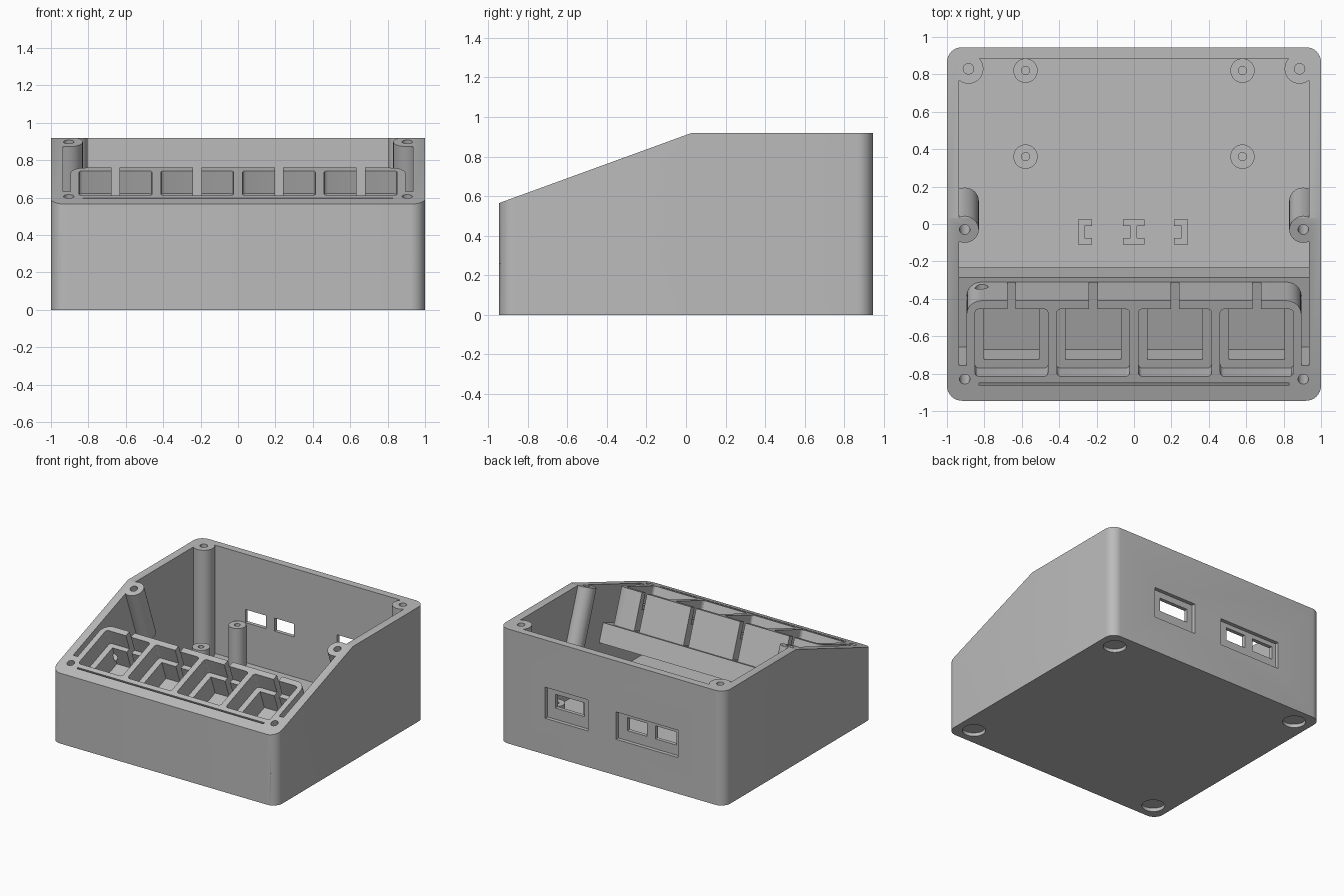
import bpy, bmesh, math
from mathutils import Matrix, Vector

if "Cube" in bpy.data.objects:
    bpy.data.objects.remove(bpy.data.objects["Cube"])

grey = bpy.data.materials.new("grey plastic")
grey.diffuse_color = (0.5, 0.5, 0.5, 1)
grey.use_nodes = True
grey.node_tree.nodes["Principled BSDF"].inputs["Base Color"].default_value = grey.diffuse_color

WORLD = Matrix()
TILT = math.atan2(0.355, 0.975)
# Local frame of the sloped face: x across, y up the slope, z out of it
SLOPE = Matrix.Translation((0, -0.945, 0.565)) @ Matrix.Rotation(TILT, 4, 'X')


def up(y):
    """Distance up the slope of a surface point at world y."""
    return (y + 0.945) / math.cos(TILT)


def extrude(name, pts, vec):
    bm = bmesh.new()
    face = bm.faces.new([bm.verts.new(p) for p in pts])
    top = bmesh.ops.extrude_face_region(bm, geom=[face])
    bmesh.ops.translate(bm, vec=vec, verts=[g for g in top["geom"] if isinstance(g, bmesh.types.BMVert)])
    bmesh.ops.recalc_face_normals(bm, faces=bm.faces)
    me = bpy.data.meshes.new(name)
    bm.to_mesh(me)
    bm.free()
    me.materials.append(grey)
    ob = bpy.data.objects.new(name, me)
    bpy.context.collection.objects.link(ob)
    return ob


def slab(name, x0, x1, y0, y1, z0, z1, r=0, frame=WORLD, seg=8):
    """Rounded rectangle extruded along the frame's z."""
    pts = []
    for i, (cx, cy) in enumerate([(x1 - r, y1 - r), (x0 + r, y1 - r), (x0 + r, y0 + r), (x1 - r, y0 + r)]):
        for k in range(seg + 1 if r else 1):
            a = math.pi / 2 * (i + k / seg)
            pts.append(frame @ Vector((cx + r * math.cos(a), cy + r * math.sin(a), z0)))
    return extrude(name, pts, frame.to_3x3() @ Vector((0, 0, z1 - z0)))


def rod(name, x, y, r, z0, z1, frame=WORLD, n=32):
    pts = [frame @ Vector((x + r * math.cos(2 * math.pi * k / n), y + r * math.sin(2 * math.pi * k / n), z0))
           for k in range(n)]
    return extrude(name, pts, frame.to_3x3() @ Vector((0, 0, z1 - z0)))


def combine(ob, others, op):
    for o in others:
        m = ob.modifiers.new("bool", 'BOOLEAN')
        m.operation, m.solver, m.object = op, 'EXACT', o
    dg = bpy.context.evaluated_depsgraph_get()
    me = bpy.data.meshes.new_from_object(ob.evaluated_get(dg))
    ob.modifiers.clear()
    ob.data = me
    for o in others:
        bpy.data.objects.remove(o)


def smooth(ob):
    bpy.ops.object.select_all(action='DESELECT')
    ob.select_set(True)
    bpy.context.view_layer.objects.active = ob
    bpy.ops.object.shade_smooth_by_angle(angle=math.radians(30))


# Hollow box
case = slab("enclosure", -1, 1, -0.945, 0.945, 0, 1.2, 0.08)
combine(case, [slab("cavity", -0.935, 0.935, -0.885, 0.885, 0.05, 1.5, 0.03)], 'DIFFERENCE')

# Screw posts, key block with its shoulder, and the base plate below it
adds = []
for s in (-1, 1):
    adds.append(rod("back_post", s * 0.885, 0.83, 0.08, 0.03, 1.1))
    adds.append(rod("middle_post", s * 0.905, up(-0.03), 0.075, -0.45, 0.05, SLOPE))
adds.append(slab("key_block", -0.895, 0.895, 0.04, up(-0.41), -0.3, 0.05, 0.08, SLOPE))
profile = [(0.04, 0.05), (0.2, 0.05), (0.2, -0.3), (-0.08, -0.3)]
adds.append(extrude("shoulder", [SLOPE @ Vector((-0.95, u, d)) for u, d in profile], (1.9, 0, 0)))
adds.append(slab("base_plate", -0.95, 0.95, -0.1, 0.597, -0.44, -0.29, 0, SLOPE))
combine(case, adds, 'UNION')

# Sloped and flat top trim
k = math.tan(TILT)
trim = [(-1.3, 0.565 - 0.355 * k), (0.03, 0.92), (1.3, 0.92), (1.3, 2), (-1.3, 2)]
cuts = [extrude("trim", [Vector((-1.5, y, z)) for y, z in trim], (3, 0, 0))]

# Stepped key wells with a cable slot through the back of each
for i in range(4):
    x = -0.655 + i * 0.437
    cuts.append(slab("well", x - 0.195, x + 0.195, up(-0.815), up(-0.455), -0.13, 0.1, 0.02, SLOPE, 3))
    cuts.append(slab("switch_hole", x - 0.148, x + 0.148, up(-0.77), up(-0.49), -0.289, -0.1, 0, SLOPE))
    cuts.append(slab("cable_slot", x - 0.022, x + 0.022, up(-0.5), up(-0.38), -0.288, 0.1, 0, SLOPE))

# Screw holes, foot recesses and the thin groove along the front
for s in (-1, 1):
    cuts.append(rod("back_screw", s * 0.885, 0.83, 0.028, 0.7, 1.3, n=20))
    for y in (-0.03, -0.83):
        cuts.append(rod("slope_screw", s * 0.905, up(y), 0.028, -0.25, 0.1, SLOPE, 20))
    for t in (-1, 1):
        cuts.append(rod("foot_recess", s * 0.86, t * 0.805, 0.085, -0.1, 0.028))
cuts.append(slab("groove", -0.83, 0.83, up(-0.863), up(-0.851), -0.02, 0.1, 0, SLOPE))
side_hole = SLOPE @ Matrix.Translation((-0.815, up(-0.41), -0.22)) @ Matrix.Rotation(-math.pi / 2, 4, 'X')
cuts.append(rod("wire_hole", 0, 0, 0.035, -0.1, 0.05, side_hole, 20))

# Back recesses with port openings
for x0, x1, z1 in [(0.21, 0.59, 0.54), (-0.59, -0.04, 0.51)]:
    cuts.append(slab("port_recess", x0, x1, 0.915, 1.1, 0.29, z1))
for x0, x1, z0, z1 in [(0.26, 0.52, 0.38, 0.49), (-0.295, -0.12, 0.37, 0.475), (-0.555, -0.37, 0.37, 0.475)]:
    cuts.append(slab("port", x0, x1, 0.8, 1.1, z0, z1))
combine(case, cuts, 'DIFFERENCE')
smooth(case)

# Board standoffs
for s, side in ((-1, "left"), (1, "right")):
    for y, row in ((0.82, "back"), (0.36, "front")):
        post = rod(f"standoff_{row}_{side}", s * 0.58, y, 0.065, 0.045, 0.37)
        combine(post, [rod("bore", s * 0.58, y, 0.022, 0.15, 0.5, n=20)], 'DIFFERENCE')
        smooth(post)

# Slotted board rails on the floor
for name, x0, x1, notches in [("rail_left", -0.3, -0.225, [(-0.265, -0.2)]),
                              ("rail_middle", -0.06, 0.055, [(-0.1, -0.02), (0.015, 0.1)]),
                              ("rail_right", 0.215, 0.29, [(0.19, 0.255)])]:
    rail = slab(name, x0, x1, -0.11, 0.025, 0.045, 0.14)
    combine(rail, [slab("notch", a, b, -0.075, -0.01, 0, 0.3) for a, b in notches], 'DIFFERENCE')
